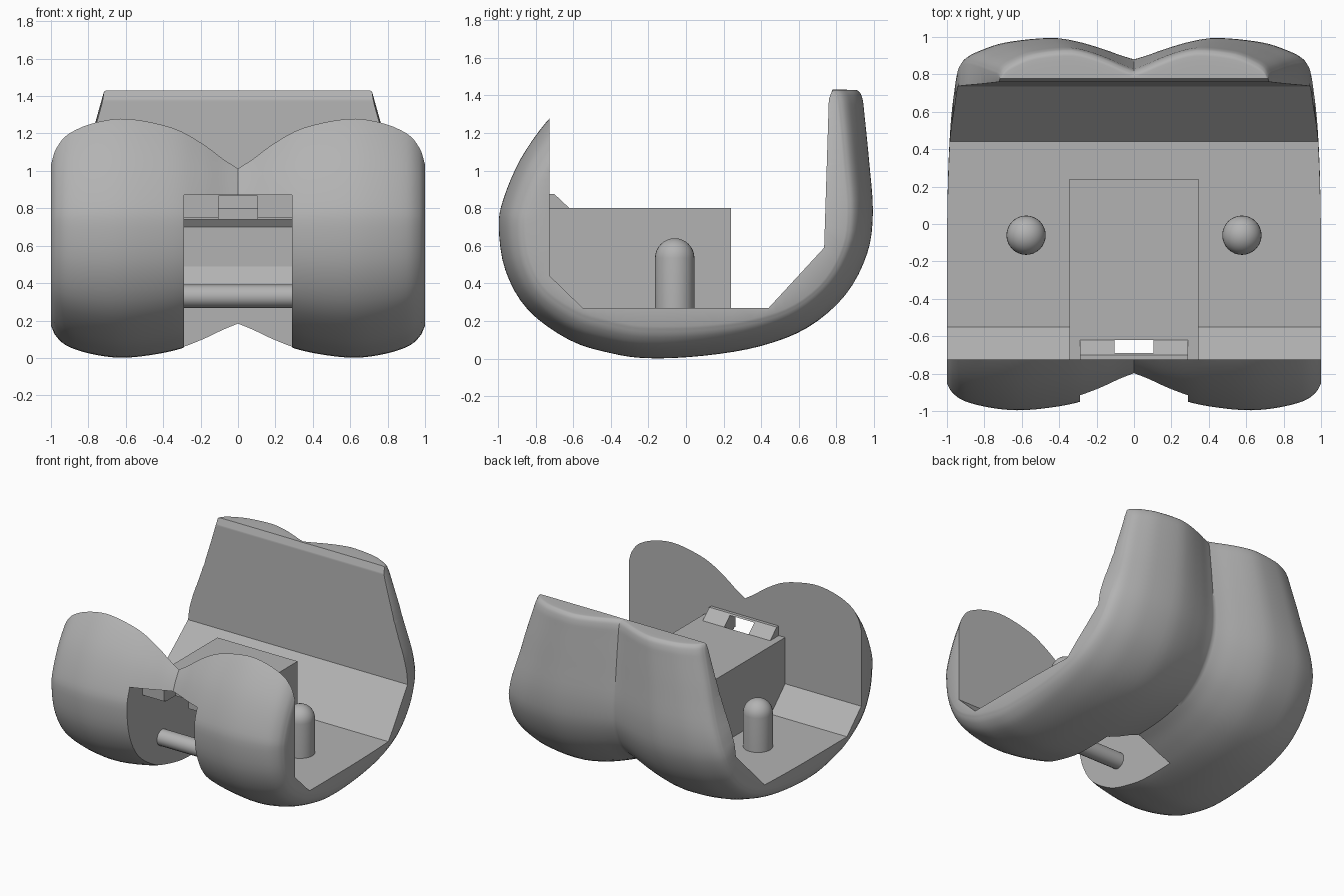
import bpy, bmesh, math
from mathutils import Vector

if "Cube" in bpy.data.objects:
    bpy.data.objects.remove(bpy.data.objects["Cube"])

grey = bpy.data.materials.new("plain grey")
grey.diffuse_color = (0.45, 0.45, 0.45, 1)
grey.use_nodes = True
grey.node_tree.nodes["Principled BSDF"].inputs["Base Color"].default_value = grey.diffuse_color


def finish(name, bm):
    bmesh.ops.recalc_face_normals(bm, faces=bm.faces)
    me = bpy.data.meshes.new(name)
    bm.to_mesh(me)
    bm.free()
    ob = bpy.data.objects.new(name, me)
    bpy.context.collection.objects.link(ob)
    me.materials.append(grey)
    return ob


def prism(name, half, pts):
    """Extrude a (y, z) profile across x from -half to half."""
    bm = bmesh.new()
    f = bm.faces.new([bm.verts.new((-half, y, z)) for y, z in pts])
    r = bmesh.ops.extrude_face_region(bm, geom=[f])
    bmesh.ops.translate(bm, vec=(2 * half, 0, 0),
                        verts=[v for v in r["geom"] if isinstance(v, bmesh.types.BMVert)])
    return finish(name, bm)


def block(name, half, y0, y1, z0, z1):
    return prism(name, half, [(y0, z0), (y1, z0), (y1, z1), (y0, z1)])


def cut(ob, cutter):
    m = ob.modifiers.new("cut", "BOOLEAN")
    m.operation, m.solver, m.object = "DIFFERENCE", "EXACT", cutter
    bpy.context.view_layer.objects.active = ob
    bpy.ops.object.modifier_apply(modifier=m.name)
    bpy.data.objects.remove(cutter)


def smooth(ob, angle=35):
    bpy.ops.object.select_all(action="DESELECT")
    ob.select_set(True)
    bpy.context.view_layer.objects.active = ob
    bpy.ops.object.shade_smooth_by_angle(angle=math.radians(angle))


def lerp(table, t):
    for (a, va), (b, vb) in zip(table, table[1:]):
        if t <= b:
            return va + (vb - va) * max(0, t - a) / (b - a)
    return table[-1][1]


def spline(pts, n):
    p = [Vector(q) for q in pts]
    p = [2 * p[0] - p[1]] + p + [2 * p[-1] - p[-2]]
    out = []
    for i in range(1, len(p) - 2):
        a, b, c, d = p[i - 1:i + 3]
        for k in range(n):
            t = k / n
            out.append(0.5 * (2 * b + (c - a) * t + (2 * a - 5 * b + 4 * c - d) * t * t
                              + (3 * b - a - 3 * c + d) * t ** 3))
    return out + [p[-2]]


# Shell: side profile lofted across x, pushed inward to form two lobes
outline = spline([(-.6, 1.4), (-.745, 1.255), (-.88, 1.06), (-.97, .85), (-.995, .7),
                  (-.96, .47), (-.84, .26), (-.62, .1), (-.4, .03), (-.2, .003),
                  (.1, .015), (.4, .065), (.65, .165), (.85, .34), (.965, .56), (.995, .78),
                  (.975, 1.05), (.95, 1.3), (.94, 1.38), (.92, 1.42), (.87, 1.43), (.6, 1.43)], 4)
dips = spline([(0, .185), (.08, .15), (.2, .09), (.35, .035), (.58, 0), (.75, .012),
               (.9, .055), (.97, .11), (1, .17)], 4)
# Shallower lobes at the back
back_dips = spline([(0, .115), (.08, .093), (.2, .055), (.35, .017), (.5, 0), (.75, .022),
                    (.9, .065), (.97, .1), (1, .14)], 4)
centre = Vector((0, 1))
inward = []
for i, p in enumerate(outline):
    t = outline[min(i + 1, len(outline) - 1)] - outline[max(i - 1, 0)]
    n = Vector((-t.y, t.x)).normalized()
    if p.x > 0 and p.y > 1.1:
        n = Vector((-1, 0))
    inward.append(n)
widths = [(0, 1), (.1, .985), (.3, .96), (.6, .935), (.75, .905), (1.43, .715)]
stations = [(-u, d) for u, d in reversed(dips)] + [(u, d) for u, d in dips[1:]]
bm = bmesh.new()
rows = []
for u, d in stations:
    ring = []
    for p, n in zip(outline, inward):
        w = lerp(widths, p.y) if p.x > 0 else 1
        f = lerp([(-.1, 0), (.8, 1)], p.x)
        depth = (d * (1 - f) + lerp(back_dips, abs(u)) * f) * lerp([(-.9, .84), (-.5, 1)], p.x)
        ring.append((u * w, p + n * depth, p.lerp(centre, .42)))
    rows.append(([bm.verts.new((x, q.x, q.y)) for x, q, r in ring],
                 [bm.verts.new((x, r.x, r.y)) for x, q, r in ring]))
for (o0, i0), (o1, i1) in zip(rows, rows[1:]):
    for k in range(len(o0) - 1):
        bm.faces.new((o0[k], o0[k + 1], o1[k + 1], o1[k]))
        bm.faces.new((i0[k], i0[k + 1], i1[k + 1], i1[k]))
    for e in (0, -1):
        bm.faces.new((o0[e], o1[e], i1[e], i0[e]))
for o, i in (rows[0], rows[-1]):
    for k in range(len(o) - 1):
        bm.faces.new((o[k], o[k + 1], i[k + 1], i[k]))
bmesh.ops.triangulate(bm, faces=bm.faces)
shell = finish("shell", bm)
cut(shell, prism("cavity", 1.3, [(-.725, 2), (-.725, .44), (-.55, .27), (.44, .27),
                                 (.735, .59), (.76, 1.38), (.79, 1.46), (.79, 2)]))
cut(shell, block("front_opening", .29, -1.3, .05, -.3, .87))
smooth(shell)

# Central box, hollow towards the front and below
box = block("centre_box", .345, -.74, .24, .255, .8)
cut(box, prism("box_hollow", .29, [(-1, .1), (.05, .1), (.05, .39), (.1, .49),
                                   (.1, .7), (.07, .74), (-1, .74)]))
cut(box, block("slot", .105, -1, -.62, .6, 1))

# Sloped lip above the box, with the latch slot
lip = prism("latch_lip", .29, [(-.76, .75), (-.62, .75), (-.62, .8), (-.7, .875), (-.76, .875)])
cut(lip, block("slot", .105, -1, -.6, .6, .865))

# Cross bar inside the front opening
prism("cross_bar", .31, [(-.52 + .062 * math.cos(a * math.pi / 8),
                          .33 + .062 * math.sin(a * math.pi / 8)) for a in range(16)])
smooth(bpy.data.objects["cross_bar"])

# Domed pegs either side of the box
for side, x in (("left", -.577), ("right", .577)):
    bm = bmesh.new()
    prof = [(0, .25), (.105, .25)] + [(.105 * math.cos(a * math.pi / 16),
                                       .535 + .105 * math.sin(a * math.pi / 16)) for a in range(9)]
    vs = [bm.verts.new((x + r, -.06, z)) for r, z in prof]
    es = [bm.edges.new(e) for e in zip(vs, vs[1:])]
    bmesh.ops.spin(bm, geom=vs + es, cent=(x, -.06, 0), axis=(0, 0, 1),
                   angle=2 * math.pi, steps=32)
    bmesh.ops.remove_doubles(bm, verts=bm.verts, dist=.0005)
    smooth(finish(side + "_peg", bm))
